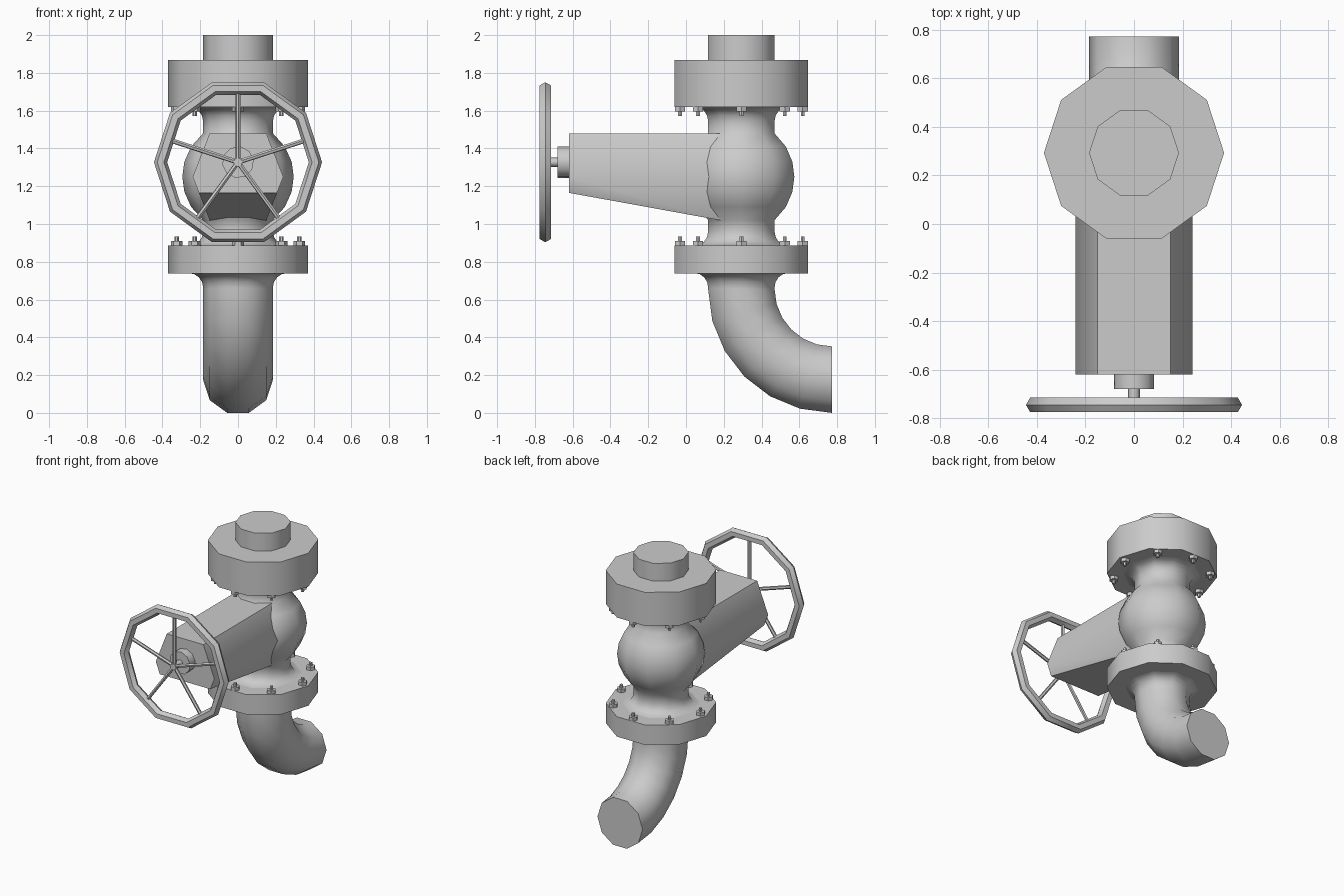
import bpy, bmesh
from math import sin, cos, pi, radians, sqrt
from mathutils import Vector

if "Cube" in bpy.data.objects:
    bpy.data.objects.remove(bpy.data.objects["Cube"])

SIDES = 10
AXIS_Y = 0.293           # vertical valve axis
PIPE_R = 0.185
WHEEL = Vector((0, -0.745, 1.327))


def loft(name, rings, closed=False):
    """Skin a list of point rings; cap the ends unless the loft is closed."""
    bm = bmesh.new()
    rows = [[bm.verts.new(p) for p in ring] for ring in rings]
    n = len(rows[0])
    pairs = list(zip(rows, rows[1:])) + ([(rows[-1], rows[0])] if closed else [])
    for a, b in pairs:
        for i in range(n):
            j = (i + 1) % n
            bm.faces.new((a[i], a[j], b[j], b[i]))
    if not closed:
        bm.faces.new(rows[0])
        bm.faces.new(rows[-1])
    bmesh.ops.recalc_face_normals(bm, faces=bm.faces)
    mesh = bpy.data.meshes.new(name)
    bm.to_mesh(mesh)
    bm.free()
    ob = bpy.data.objects.new(name, mesh)
    bpy.context.collection.objects.link(ob)
    bpy.context.view_layer.objects.active = ob
    ob.select_set(True)
    return ob


def circle(center, u, v, r, n=SIDES):
    return [Vector(center) + r * (cos(2 * pi * i / n) * Vector(u) + sin(2 * pi * i / n) * Vector(v))
            for i in range(n)]


def lathe(name, profile, x=0, y=AXIS_Y, n=SIDES):
    """Turn (radius, z) points around a vertical axis."""
    return loft(name, [circle((x, y, z), (1, 0, 0), (0, 1, 0), r, n) for r, z in profile])


def rod(name, a, b, r, n):
    d = (Vector(b) - Vector(a)).normalized()
    u = d.orthogonal().normalized()
    v = d.cross(u)
    return loft(name, [circle(p, u, v, r, n) for p in (a, b)])


def flare(z_flange, direction, size=0.075, steps=4):
    """Concave quarter-round from a flange face down to the pipe radius."""
    return [(PIPE_R + size * (1 - sin(t)), z_flange + direction * size * (1 - cos(t)))
            for t in (pi / 2 * i / steps for i in range(steps + 1))]


# Flanges and top pipe
lathe("upper_flange", [(0.371, 1.62), (0.371, 1.868)])
lathe("lower_flange", [(0.371, 0.737), (0.371, 0.885)])
lathe("top_pipe", [(PIPE_R, 1.86), (PIPE_R, 2.0)])

# Round valve body with flared necks
ball = [(sqrt(0.295 ** 2 - d * d), 1.25 + d) for d in (-0.23, -0.16, -0.08, 0, 0.08, 0.16, 0.23)]
lathe("valve_body", flare(0.885, 1) + ball + flare(1.62, -1)[::-1])

# Flared outlet and elbow, turning towards +y
bend = 0.48
end_y, bend_z = AXIS_Y + bend, 0.176 + bend
rings = [circle((0, AXIS_Y, z), (1, 0, 0), (0, 1, 0), r) for r, z in flare(0.74, -1)]
for i in range(7):
    a = radians(15 * i)
    out = Vector((0, cos(a), sin(a)))
    rings.append(circle(Vector((0, end_y, bend_z)) - bend * out, (1, 0, 0), out, PIPE_R))
loft("elbow_pipe", rings)

# Tapered hexagonal bonnet
def bonnet_ring(y, bottom):
    half = 0.24 - 0.09 * (1.25 - bottom) / 0.23
    side = [(0.15, 1.48), (0.24, 1.25), (half, bottom)]
    return [(x, y, z) for x, z in side] + [(-x, y, z) for x, z in side[::-1]]

loft("bonnet", [bonnet_ring(-0.62, 1.165), bonnet_ring(0.19, 1.018)])

# Handwheel gland, stem, rim and spokes
rod("gland", (0, -0.61, WHEEL.z), (0, -0.68, WHEEL.z), 0.084, 10)
rod("stem", (0, -0.67, WHEEL.z), (0, -0.76, WHEEL.z), 0.024, 8)
rim = []
for i in range(10):
    a = 2 * pi * i / 10
    out = Vector((cos(a), 0, sin(a)))
    rim.append(circle(WHEEL + 0.41 * out, out, (0, 1, 0), 0.035, 6))
loft("handwheel_rim", rim, closed=True)
for i in range(5):
    a = pi / 2 + 2 * pi * i / 5
    rod("spoke", WHEEL, WHEEL + 0.395 * Vector((cos(a), 0, sin(a))), 0.013, 6)

# Eight nuts and studs on each flange
for i in range(8):
    a = 2 * pi * i / 8
    x, y = 0.325 * cos(a), AXIS_Y + 0.325 * sin(a)
    for z, s in ((0.885, 1), (1.62, -1)):
        lathe("nut", [(0.031, z - s * 0.005), (0.031, z + s * 0.024)], x, y, 6)
        lathe("stud", [(0.012, z), (0.012, z + s * 0.048)], x, y, 6)

# Smooth the round sides, keep hard edges
bpy.ops.object.shade_smooth_by_angle(angle=radians(46))
